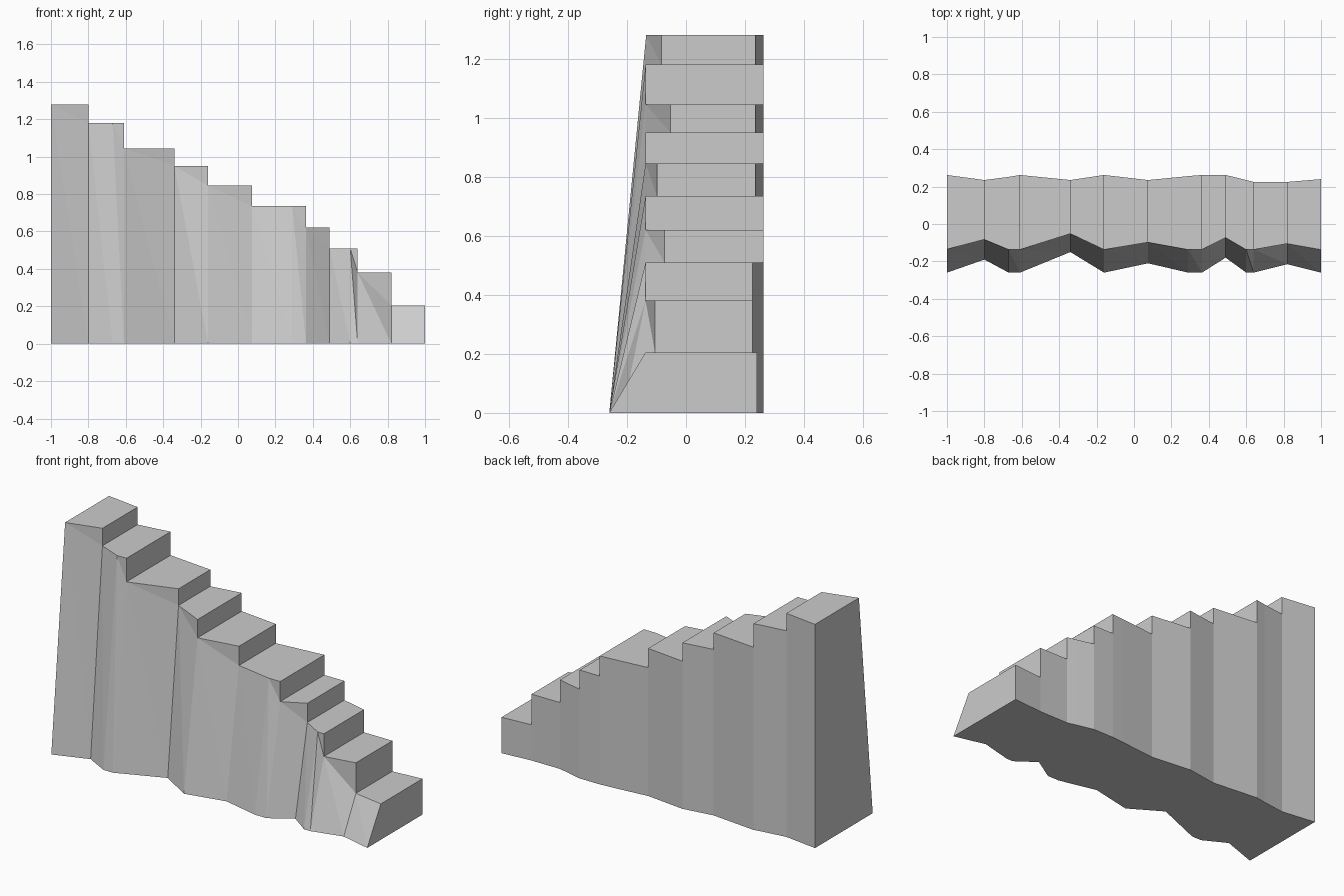
import bpy, bmesh

cube = bpy.data.objects.get("Cube")
if cube:
    bpy.data.objects.remove(cube, do_unlink=True)

# Plain stone colour
stone = bpy.data.materials.new("grey stone")
stone.use_nodes = True
colour = (0.6, 0.6, 0.6, 1)
stone.diffuse_color = colour
stone.node_tree.nodes["Principled BSDF"].inputs["Base Color"].default_value = colour

# Stations along the flight: x, front foot y, front top y, back y, tread height to the right
stations = [
    (-1, -.26, -.135, .262, 1.28), (-.8, -.19, -.083, .235, 1.18),
    (-.67, -.26, -.137, .252, 1.18), (-.61, -.26, -.137, .262, 1.045),
    (-.34, -.15, -.052, .235, .95), (-.16, -.26, -.137, .262, .845),
    (.075, -.21, -.098, .235, .735), (.29, -.26, -.137, .256, .735),
    (.363, -.26, -.137, .262, .62), (.49, -.18, -.073, .262, .51),
    (.60, -.26, -.137, .235, .51), (.64, -.26, -.137, .225, .38),
    (.82, -.215, -.105, .225, .205), (1, -.26, -.137, .24, 0),
]

bm = bmesh.new()


def face(*points):
    bm.faces.new([bm.verts.new(p) for p in points])


def fan(points):
    for b, c in zip(points[1:-1], points[2:]):
        face(points[0], b, c)


# Each column: tread, sloped rock front, upright back and riser
for left, right in zip(stations, stations[1:]):
    x0, foot0, top0, back0, z = left
    x1, foot1, top1, back1, low = right
    face((x0, top0, z), (x1, top1, z), (x1, back1, z), (x0, back0, z))
    front = [(x0, top0, z), (x0, foot0, 0), (x1, foot1, 0)]
    rear = [(x0, back0, z), (x1, back1, z)]
    if 0 < low < z:
        front.append((x1, top1, low))
        rear.append((x1, back1, low))
    fan(front + [(x1, top1, z)])
    face(*rear, (x1, back1, 0), (x0, back0, 0))
    if low < z:
        face((x1, top1 if low else foot1, low), (x1, back1, low),
             (x1, back1, z), (x1, top1, z))

# Tall end wall and underside
x, foot, top, back, z = stations[0]
face((x, foot, 0), (x, top, z), (x, back, z), (x, back, 0))
face(*[(s[0], s[3], 0) for s in stations], *[(s[0], s[1], 0) for s in reversed(stations)])

bmesh.ops.remove_doubles(bm, verts=bm.verts, dist=0.0005)
bmesh.ops.recalc_face_normals(bm, faces=bm.faces)
mesh = bpy.data.meshes.new("rock_staircase")
bm.to_mesh(mesh)
bm.free()
mesh.materials.append(stone)
stairs = bpy.data.objects.new("rock_staircase", mesh)
bpy.context.collection.objects.link(stairs)
